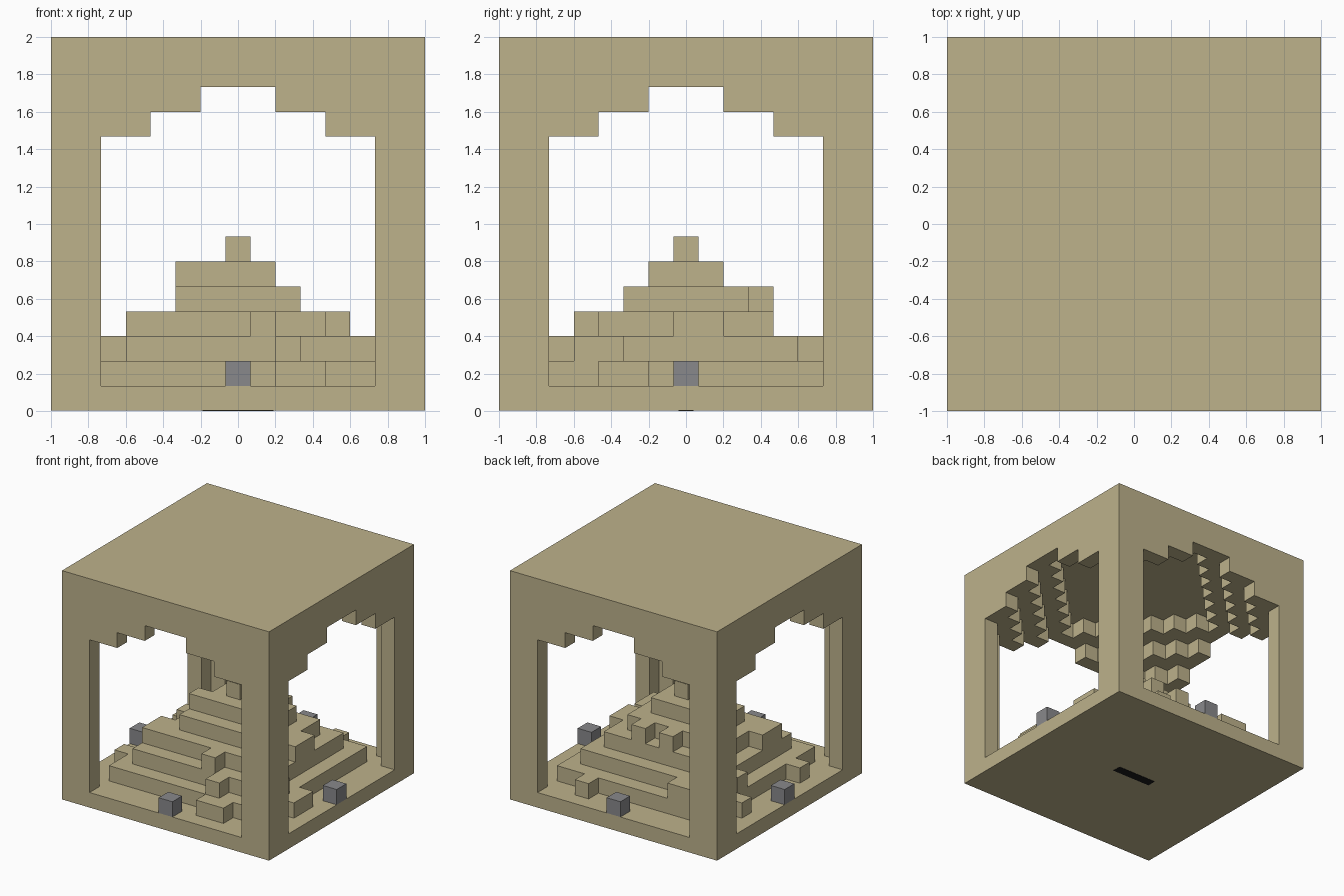
import bpy
import bmesh
from mathutils import Vector

if "Cube" in bpy.data.objects:
    bpy.data.objects.remove(bpy.data.objects["Cube"], do_unlink=True)

N = 7              # blocks run from -N to N on each axis
U = 2 / (2 * N + 1)  # block size


def material(name, rgb):
    m = bpy.data.materials.new(name)
    m.use_nodes = True
    m.diffuse_color = (*rgb, 1)
    m.node_tree.nodes["Principled BSDF"].inputs["Base Color"].default_value = (*rgb, 1)
    return m


sand = material("sandstone", (0.51, 0.445, 0.26))
grey = material("grey stone", (0.25, 0.25, 0.26))
black = material("black", (0.01, 0.01, 0.01))


def finish(bm, name, mat):
    mesh = bpy.data.meshes.new(name)
    bm.to_mesh(mesh)
    bm.free()
    mesh.materials.append(mat)
    obj = bpy.data.objects.new(name, mesh)
    bpy.context.collection.objects.link(obj)
    return obj


def blocks(name, cells, mat, neighbours=frozenset()):
    """Join unit blocks into one skin, leaving out faces between touching blocks."""
    bm = bmesh.new()
    cells = set(cells)
    filled = cells | neighbours
    for c in cells:
        for axis in range(3):
            for sign in (-1, 1):
                n = Vector((0, 0, 0))
                n[axis] = sign
                if tuple(int(a + b) for a, b in zip(c, n)) in filled:
                    continue
                a = Vector((0, 0, 0))
                a[(axis + 1) % 3] = 1
                b = n.cross(a)
                mid = Vector(c) + Vector((0, 0, 0.5)) + n / 2
                corners = [mid + (a * s + b * t) / 2
                           for s, t in ((-1, -1), (1, -1), (1, 1), (-1, 1))]
                bm.faces.new([bm.verts.new(p * U) for p in corners])
    bmesh.ops.remove_doubles(bm, verts=bm.verts, dist=U / 100)
    bmesh.ops.dissolve_limit(bm, angle_limit=0.01, verts=bm.verts, edges=bm.edges)
    return finish(bm, name, mat)


# Outer frame: floor, corner posts, stepped vault and roof
vault = {11: 11, 12: 9, 13: 7}


def in_frame(x, y, z):
    return z in (0, 2 * N) or abs(x) + abs(y) >= vault.get(z, 13)


span = range(-N, N + 1)
frame_cells = {(x, y, z) for x in span for y in span
               for z in range(2 * N + 1) if in_frame(x, y, z)}

# Stepped mound: shrinking square layers with loose blocks on the ledges
ledge_blocks = {
    1: [(2, -6), (3, -6), (-6, -3), (6, -3), (6, -2), (3, 6), (-6, 3)],
    2: [(2, -5), (5, -4), (5, -3), (-3, 5), (-4, 5), (-5, 2)],
    3: [(1, -4), (-4, -3), (-4, -2), (4, 0), (4, 1)],
    4: [(1, 3), (-1, 3)],
    5: [(-2, -1)],
}
mound_cells = set()
for z in range(1, 7):
    r = 6 - z
    mound_cells |= {(x, y, z) for x in range(-r, r + 1) for y in range(-r, r + 1)}
    mound_cells |= {(x, y, z) for x, y in ledge_blocks.get(z, [])}

frame = blocks("frame", frame_cells, sand, mound_cells)
blocks("stepped_mound", mound_cells, sand, frame_cells)

# Grey marker block in the middle of each doorway
for side, (x, y) in {"front": (0, -N), "back": (0, N),
                     "left": (N, 0), "right": (-N, 0)}.items():
    blocks(side + "_marker", [(x, y, 1)], grey)

# Thin dark plate set in the underside
for v in frame.data.vertices:
    if v.co.z < 0.01:
        v.co.z = 0.002
bm = bmesh.new()
bmesh.ops.create_cube(bm, size=1)
bmesh.ops.scale(bm, verts=bm.verts, vec=(0.38, 0.08, 0.004))
bmesh.ops.translate(bm, verts=bm.verts, vec=(0, 0, 0.002))
finish(bm, "underside_plate", black)
